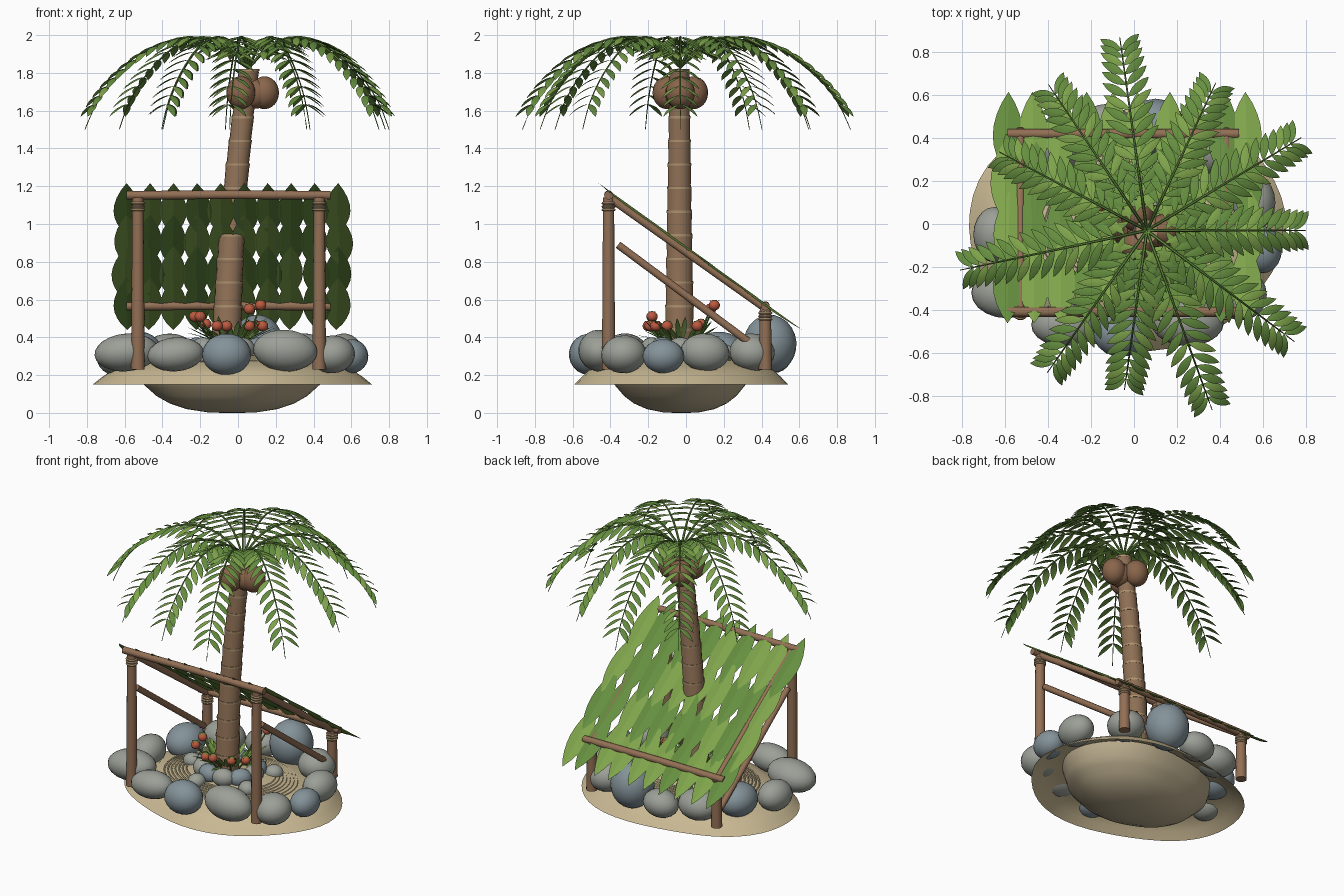
import bpy, bmesh, math, random
from mathutils import Vector as V, Matrix, Euler

if "Cube" in bpy.data.objects:
    bpy.data.objects.remove(bpy.data.objects["Cube"])
random.seed(4)

def mat(name, r, g, b):
    m = bpy.data.materials.new(name)
    m.diffuse_color = (r, g, b, 1)
    m.use_nodes = True
    m.node_tree.nodes["Principled BSDF"].inputs["Base Color"].default_value = m.diffuse_color
    return m

SAND, SOIL = mat("sand", .58, .48, .29), mat("soil", .5, .42, .27)
WOOD, BARK = mat("wood", .29, .16, .09), mat("bark", .27, .16, .09)
BAND, NUT = mat("band", .42, .29, .16), mat("nut", .25, .13, .07)
GREEN, LIME = mat("green", .13, .27, .05), mat("lime", .21, .37, .07)
GREY, BLUE = mat("grey_stone", .33, .35, .31), mat("blue_stone", .23, .29, .32)
RED = mat("red", .5, .1, .05)

def finish(bm, name, *mats, angle=40):
    me = bpy.data.meshes.new(name)
    bm.to_mesh(me)
    bm.free()
    ob = bpy.data.objects.new(name, me)
    bpy.context.collection.objects.link(ob)
    for m in mats:
        me.materials.append(m)
    bpy.ops.object.select_all(action='DESELECT')
    ob.select_set(True)
    bpy.context.view_layer.objects.active = ob
    bpy.ops.object.shade_smooth_by_angle(angle=math.radians(angle))
    return ob

def bridge(bm, a, b):
    n = len(a)
    for i in range(n):
        bm.faces.new((a[i], a[(i + 1) % n], b[(i + 1) % n], b[i]))

def tube(bm, pts, radii, n=12):
    pts = [V(p) for p in pts]
    prev = None
    for i, p in enumerate(pts):
        d = (pts[min(i + 1, len(pts) - 1)] - pts[max(i - 1, 0)]).normalized()
        u = d.cross(V((0, 0, 1)) if abs(d.z) < .9 else V((0, 1, 0))).normalized()
        w = d.cross(u)
        ring = [bm.verts.new(p + radii[i] * (math.cos(a) * u + math.sin(a) * w))
                for a in (2 * math.pi * k / n for k in range(n))]
        if prev:
            bridge(bm, prev, ring)
        else:
            bm.faces.new(ring[::-1])
        prev = ring
    bm.faces.new(prev)

def leaf(bm, base, d, nrm, length, half, fold=.25, droop=0, mi=0, n=6):
    """Pointed leaf folded along its midrib."""
    d, base = d.normalized(), V(base)
    s = d.cross(nrm).normalized()
    nrm = s.cross(d)
    rows = []
    for i in range(n + 1):
        t = i / n
        c = base + d * length * t + V((0, 0, -droop * t * t))
        w = half * math.sin(math.pi * t) ** .85 if 0 < i < n else 0
        rows.append([bm.verts.new(c + s * w * k - nrm * fold * w * abs(k)) for k in (-1, 0, 1)] if w
                    else [bm.verts.new(c)] * 3)
    for a, b in zip(rows, rows[1:]):
        for k in (0, 1):
            f = list(dict.fromkeys((a[k], a[k + 1], b[k + 1], b[k])))
            bm.faces.new(f).material_index = mi

def ball(bm, c, r, rot=(0, 0, 0), mi=0, seg=16):
    m = Matrix.LocRotScale(V(c), Euler(rot), V(r))
    vs = bmesh.ops.create_uvsphere(bm, u_segments=seg, v_segments=seg // 2 + 2, radius=1, matrix=m)['verts']
    for f in {f for v in vs for f in v.link_faces}:
        f.material_index = mi

def disc_stack(name, profile, ratio, cx, cy, m):
    """Wobbly oval surface of rings (radius, z) ending in a centre point."""
    bm, prev = bmesh.new(), None
    for r, z in profile:
        ring = []
        for k in range(48):
            a = 2 * math.pi * k / 48
            q = r * (1 + .025 * math.sin(3 * a - .9) + .015 * math.sin(5 * a + 2))
            ring.append(bm.verts.new((cx + q * math.cos(a), cy + q * ratio * math.sin(a), z)))
        if prev:
            bridge(bm, prev, ring)
        prev = ring
    bm.faces.new(prev)
    bmesh.ops.recalc_face_normals(bm, faces=bm.faces)
    return finish(bm, name, m)

# Sand sheet and the bowl of soil below it
disc_stack("sand_top", [(.74, .15), (.69, .19), (.64, .225), (.55, .255), (.4, .285), (.12, .33)], .76, -.025, -.015, SAND)
disc_stack("soil_bowl", [(.52, .26), (.49, .17), (.45, .135), (.4, .09), (.33, .05), (.24, .02), (.13, .003), (.05, 0)],
           .74, -.03, -.025, SOIL)

# Sand ripples
bm = bmesh.new()
for j in range(7):
    r = .3 + .025 * j
    p = [(-.04 + r * math.cos(a), -.02 + .77 * r * math.sin(a), .302 - .18 * (r - .3))
         for a in (2 * math.pi * k / 40 for k in range(41))]
    tube(bm, p, [.006] * 41, 5)
finish(bm, "sand_ripples", SAND)

# Boulder ring
bm = bmesh.new()
boulders = [(-.59, -.32, .17, .12, .1, .32), (-.33, -.47, .15, .1, .09, .31), (-.06, -.51, .13, .11, .11, .31),
            (.25, -.46, .17, .11, .11, .33), (.5, -.33, .12, .12, .1, .31), (.6, -.12, .09, .11, .09, .30),
            (.56, .1, .1, .13, .1, .32), (.36, .35, .12, .12, .1, .32), (.1, .445, .14, .14, .155, .365),
            (-.13, .46, .12, .1, .09, .3), (-.36, .37, .14, .12, .1, .32), (-.52, .17, .12, .14, .11, .32),
            (-.65, -.05, .1, .13, .1, .3)]
for i, (x, y, a, b, c, z) in enumerate(boulders):
    ball(bm, (x, y, z), (a, b, c), (random.uniform(-.12, .12), random.uniform(-.12, .12), 0), int(i % 3 == 2), 20)
# Small stones round the trunk
for k in range(10):
    a = 2 * math.pi * k / 10
    ball(bm, (-.04 + .18 * math.cos(a), -.03 + .16 * math.sin(a), .34), (.075, .06, .06), (0, 0, a + 1.5), k % 2)
    if k % 2:
        ball(bm, (-.04 + .29 * math.cos(a), -.03 + .25 * math.sin(a), .31), (.06, .055, .05), (0, 0, a), 0)
finish(bm, "stones", GREY, BLUE)

# Trunk: stacked flaring segments with a pale band at each joint
def trunk_at(z):
    t = (z - .33) / 1.5
    return V((-.06 + .03 * t + .09 * t * t, -.035, z)), .078 - .026 * t

bm, pts, rad = bmesh.new(), [], []
bands = bmesh.new()
for i in range(12):
    z = .33 + .125 * i
    for dz, k in ((0, .97), (.11, 1.03)):
        p, r = trunk_at(z + dz)
        pts.append(p)
        rad.append(r * k)
    p, r = trunk_at(z + .11)
    tube(bands, [p - V((0, 0, .006)), p + V((0, 0, .006))], [r * 1.05] * 2, 18)
tube(bm, pts, rad, 18)
finish(bm, "palm_trunk", BARK)
finish(bands, "trunk_bands", BAND)

# Coconuts
C = V((.06, -.03, 0))
bm = bmesh.new()
for x, y in ((.14, -.03), (.015, .04), (.015, -.1)):
    ball(bm, (x, y, 1.695), (.077, .077, .087), seg=20)
ball(bm, (.09, -.035, 1.69), (.085, .075, .08), seg=20)
finish(bm, "coconuts", NUT)

# Palm fronds: arched rib with paired leaflets, longest near the crown, drooping at the ends
prof = [(0, 1.83), (.17, 1.95), (.37, 1.99), (.58, 1.935), (.78, 1.8), (.92, 1.65), (1, 1.5)]
def rib(t):
    f = min(t * 6, 5.999)
    i = int(f)
    f -= i
    q = [V(prof[max(0, min(6, j))]) for j in (i - 1, i, i + 1, i + 2)]
    return .5 * (2 * q[1] + (q[2] - q[0]) * f + (2 * q[0] - 5 * q[1] + 4 * q[2] - q[3]) * f * f
                 + (3 * q[1] - q[0] - 3 * q[2] + q[3]) * f ** 3)

ribs, leaves = bmesh.new(), bmesh.new()
fronds = [(0, .74), (31, .84), (65, .76), (98, .91), (124, .82), (152, .78), (192, .89), (235, .81),
          (262, .75), (290, .89), (323, .86)]
for deg, L in fronds:
    a = math.radians(deg)
    out, side = V((math.cos(a), math.sin(a), 0)), V((-math.sin(a), math.cos(a), 0))
    at = lambda t: C + out * rib(t).x * L + V((0, 0, rib(t).y))
    tube(ribs, [at(k / 18) for k in range(19)], [.008 - .006 * k / 18 for k in range(19)], 6)
    for j in range(15):
        t = .12 + .73 * j / 14
        size = .185 - .085 * t
        for s in (-1, 1):
            leaf(leaves, at(t), side * s * .8 + out * .58, V((0, 0, 1)), size, .021, .25,
                 .05 + .02 * t, int(j % 4 == 0))
finish(ribs, "frond_ribs", GREEN)
finish(leaves, "frond_leaflets", GREEN, LIME)

# Shelter frame
bm, rope = bmesh.new(), bmesh.new()
for x in (-.53, .43):
    for y, top in ((-.41, 1.14), (.42, .56)):
        tube(bm, [(x, y, .23), (x, y, top)], [.036, .03], 14)
        for k in range(3):
            z = top - .065 + .017 * k
            tube(rope, [(x, y, z - .007), (x, y, z), (x, y, z + .007)], [.034, .039, .034], 14)
    tube(bm, [(x, -.42, 1.15), (x, .44, .54)], [.021] * 2)
    tube(bm, [(x, -.36, .89), (x, .38, .34)], [.02] * 2)
for y, z in ((-.41, 1.152), (.42, .565)):
    tube(bm, [(-.59, y, z), (-.05, y, z + .003), (.49, y, z)], [.023] * 3)
finish(bm, "shelter_frame", WOOD)
finish(rope, "rope_bindings", BAND)

# Leaf roof: overlapping rows running down the slope
bm = bmesh.new()
slope, up = V((0, .814, -.581)), V((0, .581, .814))
for row in range(4):
    for col in range(10):
        base = V((-.59 + .1245 * col, -.475, 1.208)) + slope * (.005 + .285 * row) + up * (.014 - .002 * row)
        d = slope + V((random.uniform(-.04, .04), 0, 0))
        leaf(bm, base, d, up, .475, .071, .18, 0, int(random.random() < .4), 8)
finish(bm, "leaf_roof", GREEN, LIME, angle=10)

# Tuft of plants with red buds at the trunk base
bm = bmesh.new()
for k in range(40):
    a = k * 2.4
    o = V((math.cos(a), math.sin(a), 0))
    leaf(bm, V((-.04, -.03, .38)) + o * .09, o + V((0, 0, random.uniform(.3, 1.5))), V((0, 0, 1)) - o * .5,
         random.uniform(.12, .19), .014, .2, .02, k % 2)
finish(bm, "plant_tuft", GREEN, LIME)
bm, stems = bmesh.new(), bmesh.new()
for x, y, z in ((-.2, -.18, .51), (-.11, -.2, .46), (-.06, -.19, .46), (.06, -.16, .46), (.13, -.1, .46),
                (.12, .15, .57), (.06, .13, .55), (-.17, .08, .47), (-.23, -.06, .51), (.1, .06, .46)):
    ball(bm, (x, y, z), (.03, .03, .028), seg=12)
    tube(stems, [(-.04 + (x + .04) * .5, -.03 + (y + .03) * .5, .36), (x, y, z)], [.006, .004], 6)
    for k in range(4):
        leaf(stems, (x, y, z + .029), V((math.cos(k * 1.57), math.sin(k * 1.57), -.2)), V((0, 0, 1)), .03, .007)
finish(bm, "red_buds", RED)
finish(stems, "bud_stems", GREEN)
